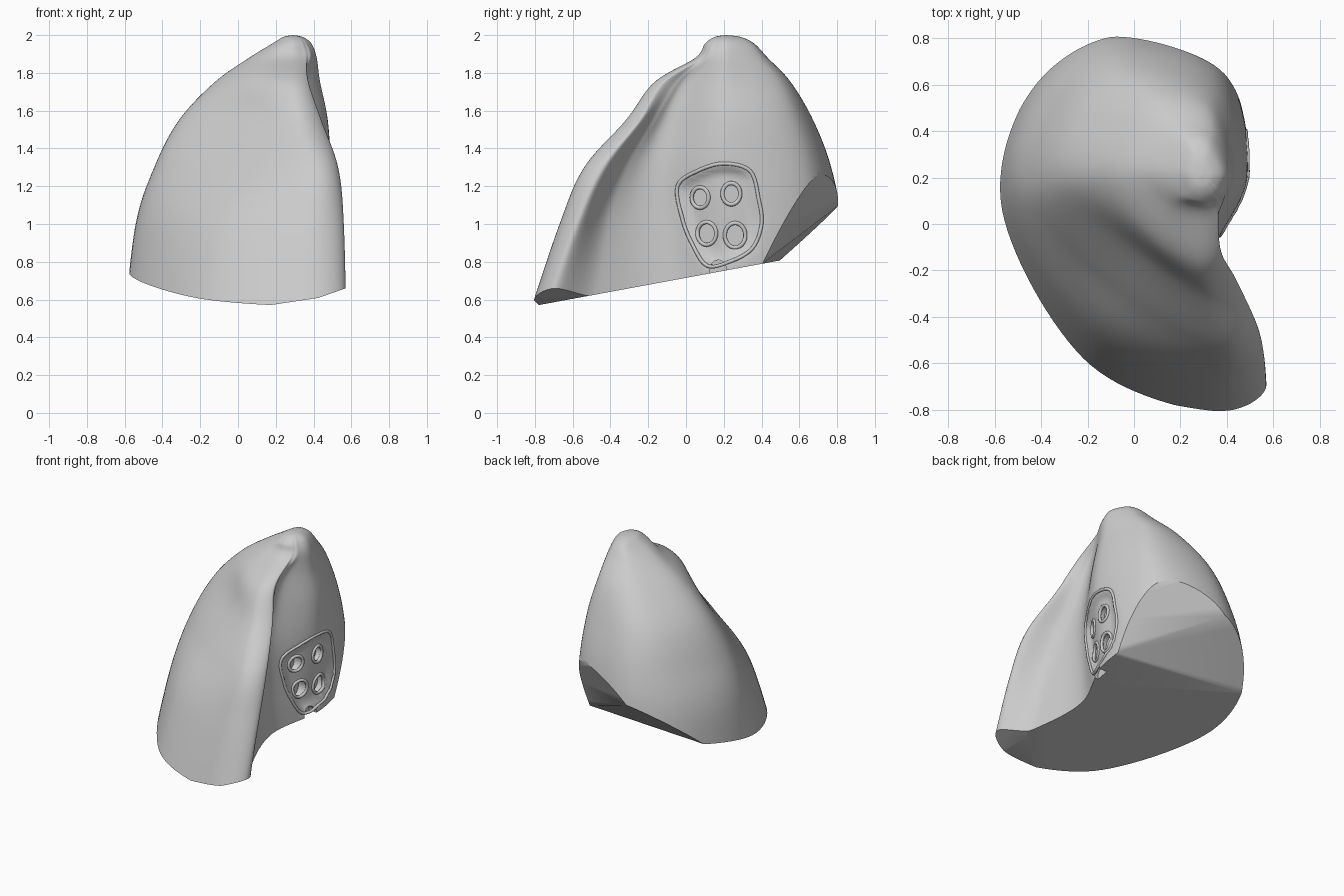
import bpy, bmesh, math
from mathutils import Vector

if "Cube" in bpy.data.objects:
    bpy.data.objects.remove(bpy.data.objects["Cube"])

# Horizontal sections: z, then ten outline points running clockwise from the front inner corner
SECTIONS = [
    (0.50, (.57,-.76), (.30,-.83), (-.23,-.61), (-.59,.02), (-.47,.58), (-.10,.84), (.36,.72), (.46,.30), (.35,-.10), (.44,-.48)),
    (1.00, (.56,-.58), (.35,-.665), (-.17,-.45), (-.53,.10), (-.42,.58), (-.08,.82), (.37,.69), (.49,.25), (.34,-.12), (.40,-.41)),
    (1.30, (.53,-.44), (.38,-.535), (-.05,-.30), (-.43,.12), (-.33,.55), (-.05,.765), (.37,.65), (.49,.22), (.34,-.12), (.38,-.31)),
    (1.55, (.44,-.25), (.31,-.315), (.03,-.14), (-.30,.17), (-.22,.50), (.00,.67), (.36,.58), (.475,.22), (.34,-.06), (.365,-.17)),
    (1.75, (.37,-.13), (.27,-.165), (.07,-.05), (-.12,.20), (-.05,.42), (.10,.55), (.34,.50), (.435,.22), (.35,.02), (.35,-.05)),
    (1.88, (.35,.07), (.28,.05), (.15,.09), (.06,.22), (.11,.36), (.20,.43), (.34,.40), (.415,.23), (.39,.12), (.37,.09)),
]
# Undersides: z = a + b*x + c*y (main base, rear rise, steep rear facet, front chamfers)
CUTS = [(.715, 0, .185), (.413, .064, .856), (-.477, .914, 2.06), (.545, .15, 0), (.46, .35, 0)]
# Root patch outline and openings on the inner side, as (y, z)
PATCH = [(-.045,1.20), (.06,1.28), (.20,1.32), (.34,1.28), (.385,1.13), (.40,1.0),
         (.35,.87), (.23,.80), (.11,.78), (.03,.90), (-.02,1.03)]
OPENINGS = [(.075,1.14,.045), (.24,1.16,.047), (.11,.95,.05), (.26,.94,.054), (.17,.755,.045)]


def spline(pts, steps, closed):
    """Catmull-Rom through the points."""
    n, out = len(pts), []
    def at(i):
        return pts[i % n] if closed else pts[max(0, min(n - 1, i))]
    for i in range(n if closed else n - 1):
        a, b, c, d = (at(i + k) for k in (-1, 0, 1, 2))
        for s in range(steps):
            t = s / steps
            out.append(.5 * (2*b + (c-a)*t + (2*a-5*b+4*c-d)*t*t + (3*b-a-3*c+d)*t**3))
    if not closed:
        out.append(pts[-1].copy())
    return out


def edge_distance(p, poly):
    """Signed distance into a polygon (positive inside)."""
    inside, best = False, 9
    for a, b in zip(poly, poly[1:] + poly[:1]):
        ab = b - a
        t = max(0, min(1, (p - a).dot(ab) / ab.length_squared))
        best = min(best, (a + ab * t - p).length)
        if (a.y > p.y) != (b.y > p.y) and p.x < a.x + ab.x * (p.y - a.y) / ab.y:
            inside = not inside
    return best if inside else -best


def select(ob):
    bpy.ops.object.select_all(action='DESELECT')
    ob.select_set(True)
    bpy.context.view_layer.objects.active = ob


# Lobe body: sections plus a rounded apex (z, scale left, scale right, scale in y)
rings = [[Vector((x, y, s[0])) for x, y in s[1:]] for s in SECTIONS]
apex = Vector((.29, .21, 0))
for z, left, right, ky in ((1.955, .47, .78, .68), (1.99, .22, .42, .36), (2.0, 0, 0, 0)):
    ring = []
    for p in rings[5]:
        d = p - apex
        ring.append(Vector((apex.x + d.x * (left if d.x < 0 else right), apex.y + d.y * ky, z)))
    rings.append(ring)
columns = [spline([r[i] for r in rings], 12, False) for i in range(10)]
levels = [spline([c[j] for c in columns], 14, True) for j in range(len(columns[0]))]

bm = bmesh.new()
grid = [[bm.verts.new(p) for p in lv] for lv in levels]
for lo, hi in zip(grid, grid[1:]):
    for i in range(len(lo)):
        k = (i + 1) % len(lo)
        bm.faces.new((lo[i], lo[k], hi[k], hi[i]))
bm.faces.new(grid[0])
bmesh.ops.remove_doubles(bm, verts=bm.verts, dist=.0005)

# Shallow recess for the root patch
patch = spline([Vector(p) for p in PATCH], 6, True)
for v in bm.verts:
    if v.co.x > .25 and .6 < v.co.z < 1.4:
        d = edge_distance(Vector((v.co.y, v.co.z)), patch)
        if d > 0:
            t = min(1, d / .06)
            v.co.x -= .035 * t * t * (3 - 2 * t)

# Slanted flat undersides
for a, b, c in CUTS:
    bmesh.ops.bisect_plane(bm, geom=bm.verts[:] + bm.edges[:] + bm.faces[:], dist=1e-5,
                           plane_co=(0, 0, a), plane_no=Vector((-b, -c, 1)).normalized(), clear_inner=True)
    bmesh.ops.holes_fill(bm, edges=[e for e in bm.edges if e.is_boundary], sides=0)
bmesh.ops.triangulate(bm, faces=[f for f in bm.faces if len(f.verts) > 4])
bmesh.ops.recalc_face_normals(bm, faces=bm.faces)
mesh = bpy.data.meshes.new("lobe_body")
bm.to_mesh(mesh)
bm.free()
body = bpy.data.objects.new("lobe_body", mesh)
bpy.context.collection.objects.link(body)
bpy.context.view_layer.update()


def on_surface(y, z):
    hit, loc, _, _ = body.ray_cast(Vector((2, y, z)), Vector((-1, 0, 0)))
    return loc if hit and loc.x > .2 else None


def raised_rim(name, outline, radius):
    """Thin bead following the inner surface."""
    pts = [p for p in (on_surface(y, z) for y, z in outline) if p]
    cu = bpy.data.curves.new(name, 'CURVE')
    cu.dimensions = '3D'
    cu.bevel_depth, cu.bevel_resolution = radius, 2
    sp = cu.splines.new('POLY')
    sp.points.add(len(pts) - 1)
    for q, p in zip(sp.points, pts):
        q.co = (*p, 1)
    sp.use_cyclic_u = len(pts) == len(outline)
    ob = bpy.data.objects.new(name, cu)
    bpy.context.collection.objects.link(ob)
    select(ob)
    bpy.ops.object.convert(target='MESH')
    bpy.ops.object.shade_smooth()


# Rims around the root patch and the four full openings
raised_rim("root_patch_rim", [tuple(p) for p in patch], .010)
centres = []
for n, (y, z, r) in enumerate(OPENINGS):
    circle = [(y + r * math.cos(a), z + 1.2 * r * math.sin(a))
              for a in (math.tau * i / 28 for i in range(28))]
    if n < 4:
        raised_rim(f"opening_rim_{n + 1}", circle, .011)
    centres.append(on_surface(y, z) or Vector((.40, y, z)))

# Blind openings
for (y, z, r), c in zip(OPENINGS, centres):
    bpy.ops.mesh.primitive_cylinder_add(vertices=28, radius=1, depth=.16, location=(c.x + .035, y, z),
                                        rotation=(0, math.pi / 2, 0))
    cutter = bpy.context.object
    cutter.scale = (1.2 * r, r, 1)
    cutter.hide_render = True
    mod = body.modifiers.new("opening", 'BOOLEAN')
    mod.operation, mod.object, mod.solver = 'DIFFERENCE', cutter, 'EXACT'
    select(body)
    bpy.ops.object.modifier_apply(modifier=mod.name)
    bpy.data.objects.remove(cutter, do_unlink=True)

select(body)
bpy.ops.object.shade_smooth_by_angle(angle=math.radians(35))
